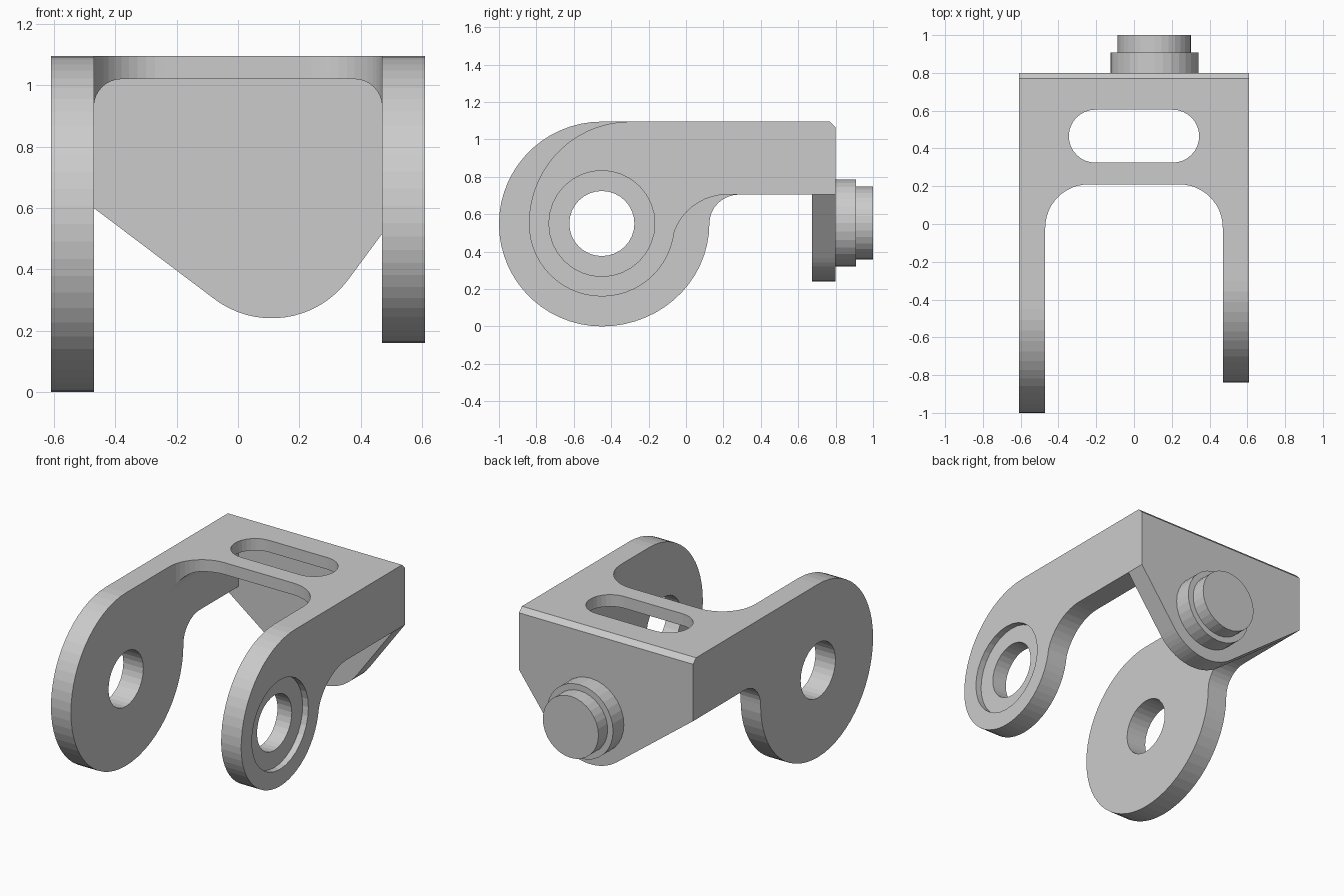
import bpy, bmesh
from math import radians, cos, sin

if "Cube" in bpy.data.objects:
    bpy.data.objects.remove(bpy.data.objects["Cube"])


def arc(cx, cy, rx, a0, a1, n, ry=None):
    ry = rx if ry is None else ry
    ang = [radians(a0 + (a1 - a0) * i / n) for i in range(n + 1)]
    return [(cx + rx * cos(a), cy + ry * sin(a)) for a in ang]


def circle(cx, cy, r, n=32):
    return arc(cx, cy, r, 0, 360, n)[:-1]


def prism(name, pts, axis, lo, hi):
    """Extrude a 2D profile along x (y,z), y (x,z) or z (x,y)."""
    place = {'x': lambda p, t: (t, p[0], p[1]),
             'y': lambda p, t: (p[0], t, p[1]),
             'z': lambda p, t: (p[0], p[1], t)}[axis]
    bm = bmesh.new()
    a = [bm.verts.new(place(p, lo)) for p in pts]
    b = [bm.verts.new(place(p, hi)) for p in pts]
    bm.faces.new(a)
    bm.faces.new(b[::-1])
    for i in range(len(a)):
        j = (i + 1) % len(a)
        bm.faces.new((a[j], a[i], b[i], b[j]))
    bmesh.ops.recalc_face_normals(bm, faces=bm.faces)
    mesh = bpy.data.meshes.new(name)
    bm.to_mesh(mesh)
    bm.free()
    ob = bpy.data.objects.new(name, mesh)
    bpy.context.collection.objects.link(ob)
    return ob


def combine(target, other, op):
    mod = target.modifiers.new(op, 'BOOLEAN')
    mod.operation, mod.solver, mod.object = op, 'EXACT', other
    bpy.context.view_layer.objects.active = target
    bpy.ops.object.modifier_apply(modifier=mod.name)
    bpy.data.objects.remove(other)


TOP, ARM, PY, PZ = 1.095, 0.705, -0.45, 0.55

# Large left ear with its arm
left = (arc(PY, 0.5475, 0.55, 90, 270, 30, 0.5475)
        + arc(PY, 0.55, 0.575, 270, 360, 15, 0.55)[1:]
        + arc(0.285, 0.55, 0.16, 180, 90, 8, 0.155)[1:]
        + [(0.8, ARM), (0.8, TOP)])
bracket = prism("bracket", left, 'x', -0.61, -0.47)

# Smaller right ear with its arm
right = (arc(-0.30, PZ, 0.54, 90, 180, 15, 0.545)
         + arc(PY, PZ, 0.39, 180, 347.4, 26)[1:]
         + arc(0.22, 0.405, 0.30, 167.4, 90, 10)[1:]
         + [(0.8, ARM), (0.8, TOP)])
right_ear = prism("right_ear", right, 'x', 0.47, 0.61)

# Top web with rounded inner corners, front cutout and slot
web = prism("top_web",
            [(-0.54, TOP), (-0.54, 0.93)] + arc(-0.38, 0.93, 0.09, 180, 90, 8)
            + arc(0.38, 0.93, 0.09, 90, 0, 8) + [(0.54, 0.93), (0.54, TOP)],
            'y', -0.02, 0.74)
cutout = prism("front_cutout",
               [(-0.47, -0.2), (0.47, -0.2)]
               + arc(0.24, -0.02, 0.23, 0, 90, 12)
               + arc(-0.24, -0.02, 0.23, 90, 180, 12), 'z', 0.5, 1.3)
slot = prism("slot", arc(0.205, 0.465, 0.14, -90, 90, 16)
             + arc(-0.205, 0.465, 0.14, 90, 270, 16), 'z', 0.5, 1.3)
combine(web, cutout, 'DIFFERENCE')
combine(web, slot, 'DIFFERENCE')

# Tapered back plate
back = prism("back_plate",
             [(-0.61, TOP), (-0.61, ARM)]
             + arc(0.11, 0.55, 0.31, 231.7, 323.7, 16)
             + [(0.61, ARM), (0.61, TOP)], 'y', 0.675, 0.8)

for part in (back, right_ear, web):
    combine(bracket, part, 'UNION')

# Pivot holes, outer recess and chamfered rear edge
for cutter in (
        prism("pivot_hole", circle(PY, PZ, 0.174), 'x', -0.8, 0.8),
        prism("recess", circle(PY, PZ, 0.283), 'x', 0.57, 0.7),
        prism("chamfer", [(0.74, 1.125), (0.83, 1.035), (0.83, 1.125)],
              'x', -0.8, 0.8)):
    combine(bracket, cutter, 'DIFFERENCE')

# Stepped round boss on the back
prism("boss_base", circle(0.108, 0.552, 0.233), 'y', 0.78, 0.908)
prism("boss_tip", circle(0.108, 0.552, 0.195), 'y', 0.89, 1.0)
